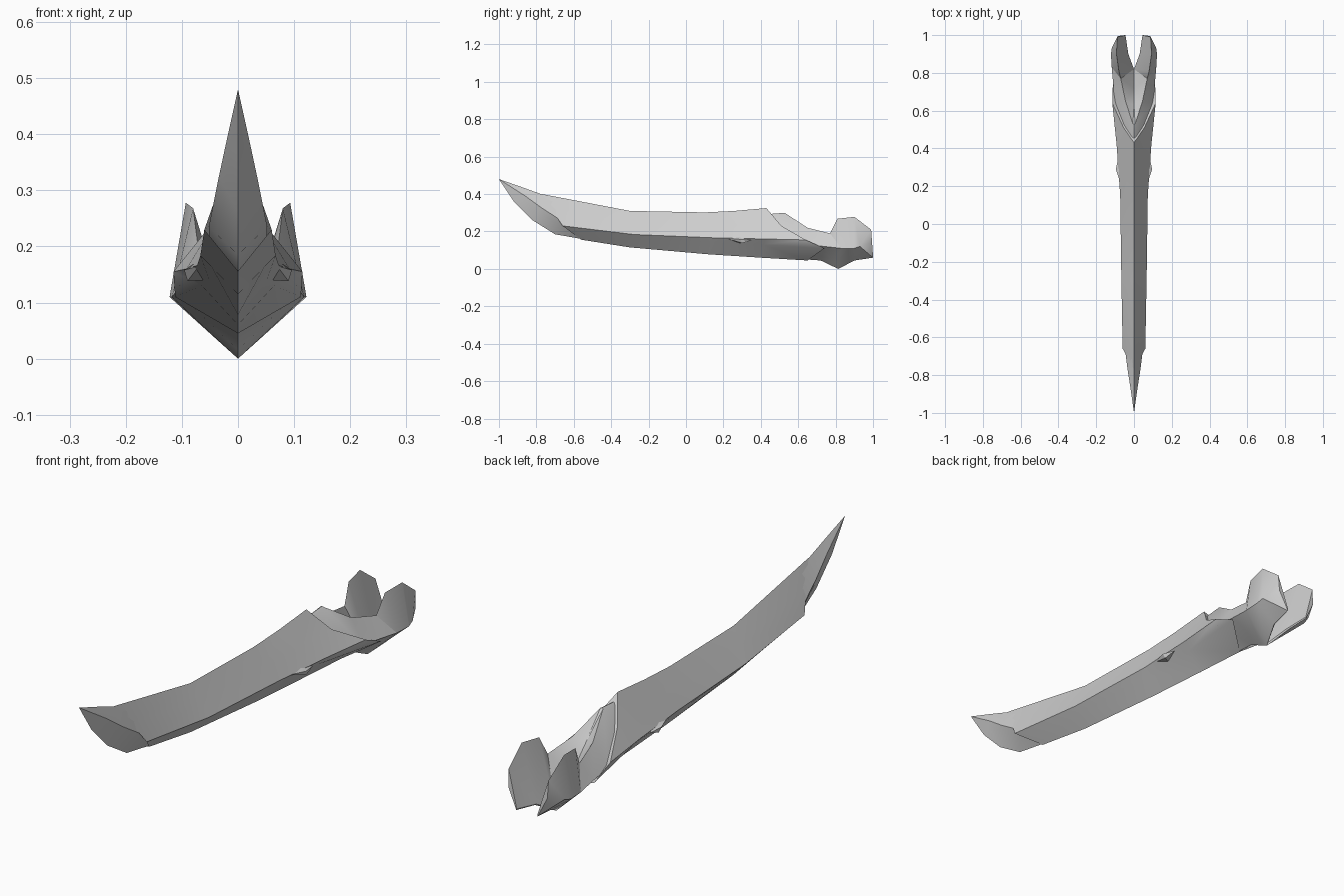
import bpy
import bmesh
import math
from mathutils import Vector

cube = bpy.data.objects.get("Cube")
if cube:
    bpy.data.objects.remove(cube, do_unlink=True)

grey = bpy.data.materials.new("light grey")
grey.use_nodes = True
colour = (0.62, 0.62, 0.62, 1)
grey.diffuse_color = colour
grey.node_tree.nodes["Principled BSDF"].inputs["Base Color"].default_value = colour


def loft(name, rows, closed_from=None, angle=30):
    """Skin half-sections running from the ridge to the keel, then mirror them."""
    bm = bmesh.new()
    grid = [[bm.verts.new(p) for p in row] for row in rows]
    for i, (a, b) in enumerate(zip(grid, grid[1:])):
        for j in range(len(a) - 1):
            bm.faces.new((a[j], a[j + 1], b[j + 1], b[j]))
        if closed_from is not None and i >= closed_from:
            bm.faces.new((a[-1], a[0], b[0], b[-1]))
    bm.faces.new(grid[-1])
    bmesh.ops.remove_doubles(bm, verts=bm.verts, dist=0.0005)
    # split the twisted quads along their better diagonal
    bmesh.ops.triangulate(bm, faces=bm.faces)
    bmesh.ops.recalc_face_normals(bm, faces=bm.faces)
    # normals point away from the centre line on the widest face
    widest = max(bm.faces, key=lambda f: f.calc_area() * abs(f.normal.x))
    if widest.normal.x < 0:
        bmesh.ops.reverse_faces(bm, faces=bm.faces)
    mesh = bpy.data.meshes.new(name)
    bm.to_mesh(mesh)
    bm.free()
    mesh.materials.append(grey)
    obj = bpy.data.objects.new(name, mesh)
    bpy.context.collection.objects.link(obj)
    mirror = obj.modifiers.new("Mirror", 'MIRROR')
    mirror.use_clip = True
    bpy.ops.object.select_all(action='DESELECT')
    obj.select_set(True)
    bpy.context.view_layer.objects.active = obj
    bpy.ops.object.modifier_apply(modifier="Mirror")
    bpy.ops.object.shade_smooth_by_angle(angle=math.radians(angle))
    return obj


def section(ridge, side, keel):
    """Half-section with a ridge, a side edge and a keel."""
    r, s, k = Vector((0, *ridge)), Vector(side), Vector((0, *keel))
    return [r, r.lerp(s, 0.5), s, s.lerp(k, 0.3), k]


# Upswept prow
loft("prow", [
    section((-1, 0.48), (0, -1, 0.48), (-1, 0.48)),
    section((-0.88, 0.438), (0.02, -0.86, 0.39), (-0.92, 0.36)),
    section((-0.77, 0.398), (0.034, -0.77, 0.325), (-0.82, 0.26)),
    section((-0.6, 0.36), (0.052, -0.63, 0.235), (-0.7, 0.185)),
    section((-0.45, 0.32), (0.05, -0.5, 0.2), (-0.5, 0.15)),
])

# Long hull shell, cut back at an angle behind the ridge
stern = [(0, 0.43, 0.325), (0.055, 0.51, 0.23), (0.115, 0.64, 0.155),
         (0.112, 0.74, 0.11), (0, 0.65, 0.045)]
loft("hull_shell", [
    section((-0.77, 0.4), (0.06, -0.66, 0.23), (-0.56, 0.156)),
    section((-0.3, 0.31), (0.067, -0.28, 0.184), (-0.3, 0.115)),
    section((0.1, 0.302), (0.073, 0.15, 0.166), (0.12, 0.078)),
    section((0.26, 0.31), (0.092, 0.42, 0.16), (0.4, 0.06)),
    stern,
])

# Tail: the ridge splits into two rims around a trough, then into two fins
loft("tail_fins", [
    [(0, 0.4, 0.29), (0.02, 0.4, 0.27), (0.085, 0.5, 0.15), (0, 0.5, 0.06)],
    [(0, 0.53, 0.3), (0.006, 0.53, 0.298), (0.104, 0.64, 0.13), (0, 0.62, 0.052)],
    [(0, 0.63, 0.2), (0.045, 0.65, 0.22), (0.11, 0.74, 0.12), (0, 0.72, 0.045)],
    [(0, 0.72, 0.11), (0.07, 0.77, 0.19), (0.118, 0.83, 0.11), (0, 0.78, 0.016)],
    [(0, 0.82, 0.01), (0.08, 0.81, 0.268), (0.122, 0.9, 0.11), (0, 0.815, 0)],
    [(0.03, 0.9, 0.05), (0.093, 0.9, 0.278), (0.118, 0.93, 0.12), (0.035, 0.9, 0.045)],
    [(0.045, 1, 0.065), (0.088, 0.99, 0.21), (0.086, 0.995, 0.14), (0.047, 1, 0.06)],
], closed_from=4)

# Small pointed pods on the side edges
loft("side_pods", [
    [(0.07, 0.21, 0.165)] * 4,
    [(0.07, 0.28, 0.175), (0.096, 0.29, 0.158), (0.09, 0.3, 0.138), (0.06, 0.28, 0.14)],
    [(0.084, 0.35, 0.152)] * 4,
], closed_from=0, angle=20)
